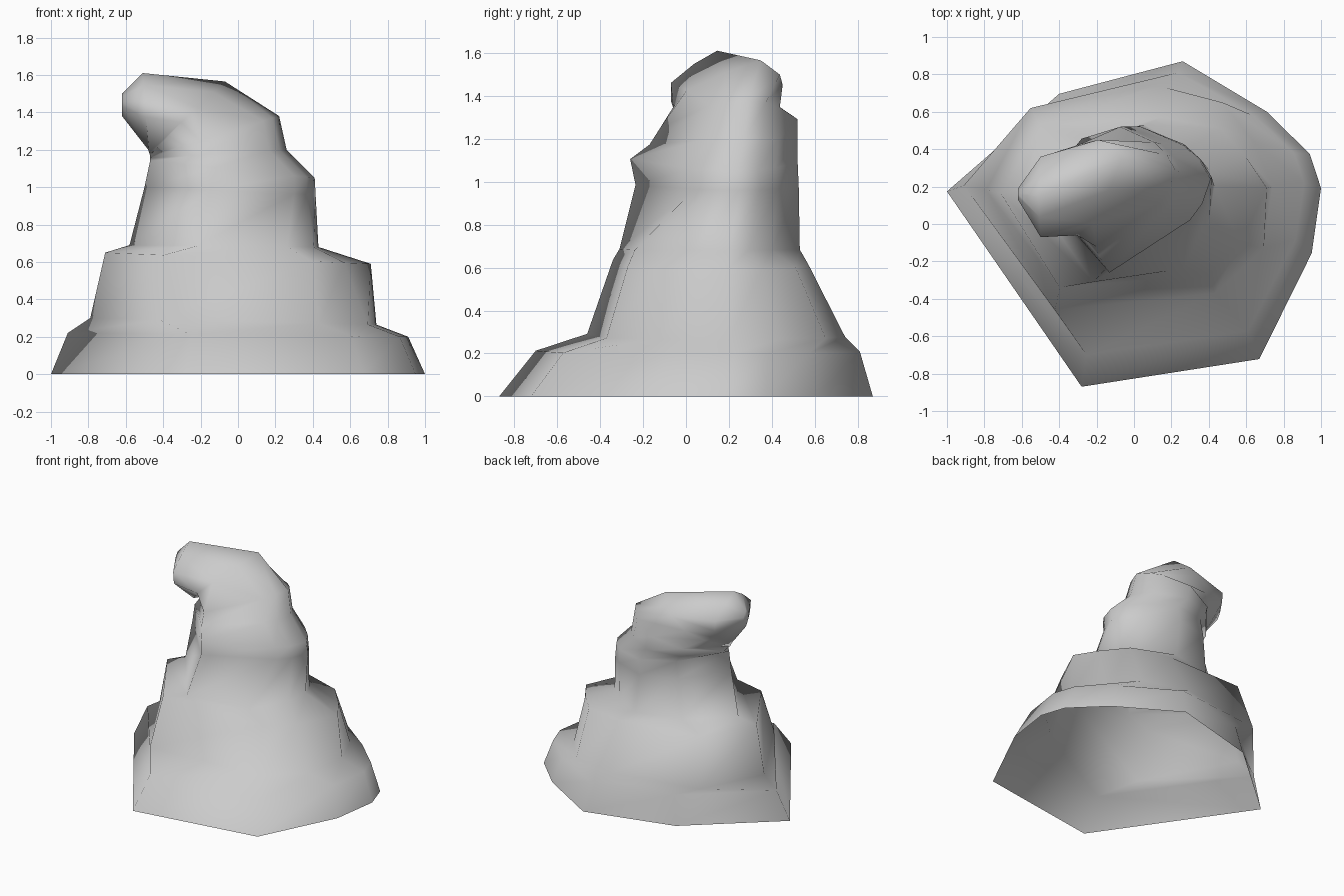
import bpy
import bmesh

cube = bpy.data.objects.get("Cube")
if cube:
    bpy.data.objects.remove(cube, do_unlink=True)

# Stone material
stone = bpy.data.materials.new("grey_stone")
stone.use_nodes = True
grey = (0.6, 0.6, 0.6, 1)
stone.diffuse_color = grey
stone.node_tree.nodes["Principled BSDF"].inputs["Base Color"].default_value = grey

# Nine-sided outlines in a unit box, all starting at low x and running counterclockwise
FOOT = [(-1, .2), (-.28, -1), (.67, -.83), (.95, -.18), (1, .22),
        (.94, .43), (.71, .69), (.26, 1), (-.4, .8)]
LEDGE = [(-1, .07), (-.52, -1), (.6, -.85), (.94, -.45), (1, .1),
         (.87, .5), (.65, .85), (.2, 1), (-.69, .8)]
SHOULDER = [(-1, .1), (-.56, -1), (.56, -.85), (.8, -.48), (1, .17),
            (.85, .52), (.65, .87), (.2, 1), (-.7, .9)]
COLUMN = [(-1, .05), (-.23, -1), (.75, -.28), (.9, -.05), (1, .28),
          (.87, .53), (.68, .74), (.15, 1), (-.45, .8)]
BEND = [(-1, -.2), (-.15, -1), (.27, -.75), (.7, -.05), (1, .6),
        (.65, .95), (.4, 1), (-.1, .9), (-.55, .5)]
NOSE = [(-1, 0), (-.15, -1), (.27, -1), (.7, -.5), (1, 0),
        (.7, .5), (.27, 1), (-.1, 1), (-.6, .55)]

# Rings: outline, low-x end (x, z), high-x end (x, z), y range
RINGS = [
    (FOOT, (-1, 0), (1, 0), (-.87, .87)),
    (FOOT, (-.91, .22), (.91, .2), (-.7, .81)),             # lower ledge
    (LEDGE, (-.79, .3), (.74, .265), (-.46, .74)),
    (SHOULDER, (-.71, .65), (.71, .59), (-.34, .57)),       # upper ledge
    (FOOT, (-.58, .69), (.43, .68), (-.31, .53)),
    (COLUMN, (-.5, 1), (.415, .96), (-.235, .525)),
    (COLUMN, (-.47, 1.14), (.41, 1.05), (-.26, .52)),
    (COLUMN, (-.47, 1.155), (.26, 1.2), (-.17, .52)),
    (COLUMN, (-.47, 1.17), (.22, 1.38), (-.12, .52)),
    (BEND, (-.475, 1.185), (-.07, 1.565), (-.06, .45)),     # overhang
    (NOSE, (-.48, 1.2), (-.51, 1.61), (-.07, .36)),
    (NOSE, (-.62, 1.38), (-.62, 1.5), (.13, .19)),          # tip
]


def mix(a, b, t):
    return a + (b - a) * t


def add_ring(bm, outline, low, high, span):
    ring = []
    for p in outline:
        u, v = (p[0] + 1) / 2, (p[1] + 1) / 2
        ring.append(bm.verts.new((mix(low[0], high[0], u),
                                  mix(span[0], span[1], v),
                                  mix(low[1], high[1], u))))
    return ring


# Rock spire: loft of the rings, open underneath, closed at the overhanging tip
bm = bmesh.new()
rings = [add_ring(bm, *row) for row in RINGS]
count = len(FOOT)
for a, b in zip(rings, rings[1:]):
    for i in range(count):
        j = (i + 1) % count
        bm.faces.new((a[i], a[j], b[j], b[i]))
bm.faces.new(rings[-1])
for face in bm.faces:
    face.smooth = True

mesh = bpy.data.meshes.new("rock_spire")
bm.to_mesh(mesh)
bm.free()
mesh.materials.append(stone)
spire = bpy.data.objects.new("rock_spire", mesh)
bpy.context.collection.objects.link(spire)
